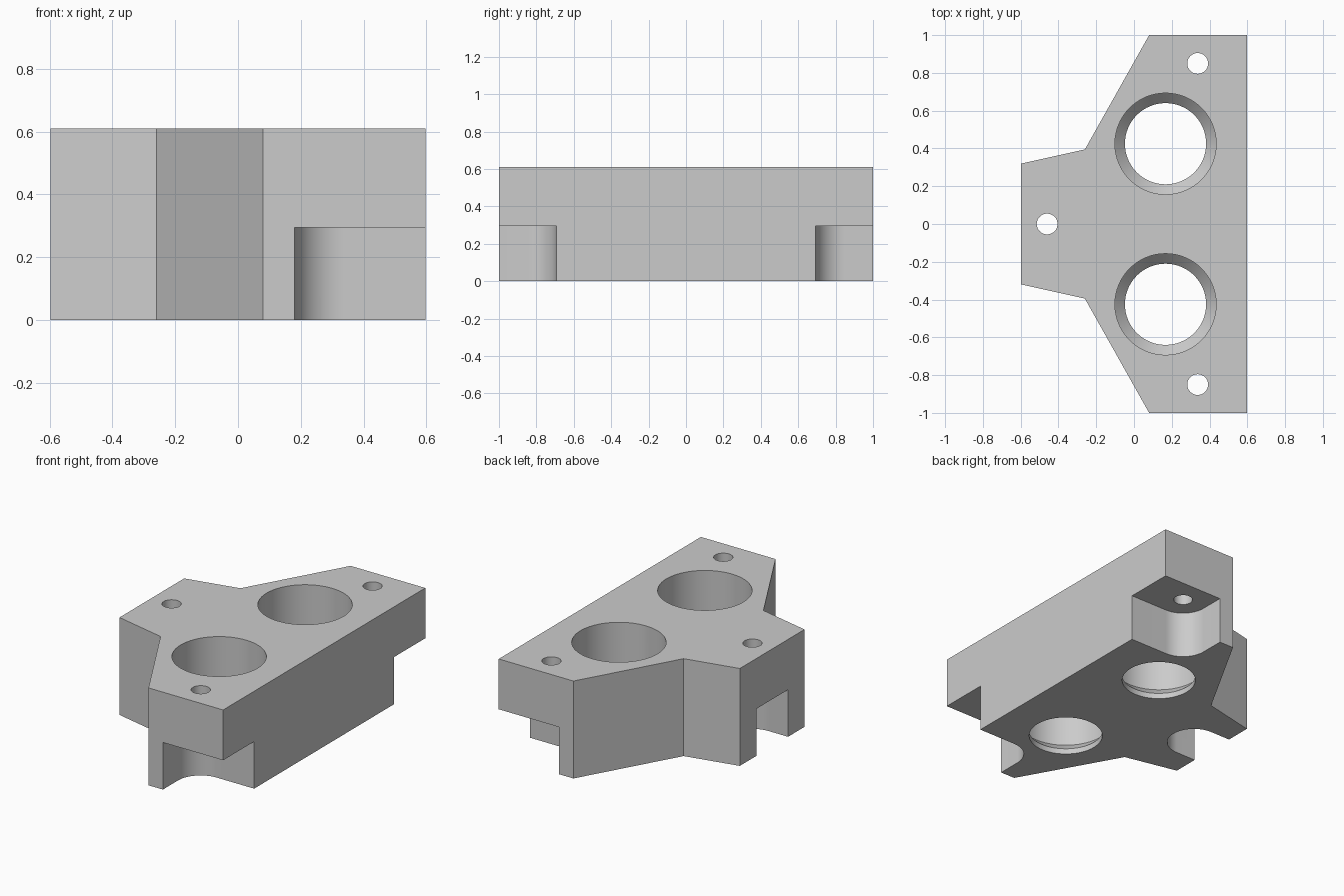
import bpy
import bmesh
from math import cos, sin, pi, radians

if "Cube" in bpy.data.objects:
    bpy.data.objects.remove(bpy.data.objects["Cube"], do_unlink=True)

HEIGHT = 0.61
POCKET_TOP = 0.295
POCKET_R = 0.157
SCREW_R = 0.055
SCREW_X, SCREW_Y = 0.337, 0.85
SIDE_SCREW_X = -0.46
BORE_X, BORE_Y = 0.167, 0.425
BORE_R, LIP_R = 0.268, 0.215
OUT = 2.0  # cutters run well past the body

grey = bpy.data.materials.new("plain grey")
grey.use_nodes = True
colour = (0.6, 0.6, 0.6, 1)
grey.diffuse_color = colour
grey.node_tree.nodes["Principled BSDF"].inputs["Base Color"].default_value = colour


def arc(cx, cy, r, start, end, steps):
    angles = [radians(start + (end - start) * i / steps) for i in range(steps + 1)]
    return [(cx + r * cos(a), cy + r * sin(a)) for a in angles]


def loft(name, rings):
    """Solid through matching rings, each given as (outline, z)."""
    bm = bmesh.new()
    loops = [[bm.verts.new((x, y, z)) for x, y in outline] for outline, z in rings]
    n = len(loops[0])
    for low, high in zip(loops, loops[1:]):
        for i in range(n):
            j = (i + 1) % n
            bm.faces.new((low[i], low[j], high[j], high[i]))
    bm.faces.new(loops[0])
    bm.faces.new(loops[-1])
    bmesh.ops.recalc_face_normals(bm, faces=bm.faces)
    mesh = bpy.data.meshes.new(name)
    bm.to_mesh(mesh)
    bm.free()
    mesh.materials.append(grey)
    obj = bpy.data.objects.new(name, mesh)
    bpy.context.collection.objects.link(obj)
    return obj


def circle(cx, cy, r, sides):
    return arc(cx, cy, r, 0, 360, sides)[:-1]


# Block outline, mirrored front to back
half = [(0.597, 1), (0.08, 1), (-0.26, 0.395), (-0.597, 0.32)]
outline = half + [(x, -y) for x, y in reversed(half)]
body = loft("mounting_block", [(outline, 0), (outline, HEIGHT)])

cutters = []

# Two bores, each with a tapered seat above a thin lip
for side in (-1, 1):
    wide = circle(BORE_X, side * BORE_Y, BORE_R, 64)
    narrow = circle(BORE_X, side * BORE_Y, LIP_R, 64)
    cutters.append(loft("bore_cutter", [(narrow, -0.1), (narrow, 0.035),
                                        (wide, 0.09), (wide, HEIGHT + 0.1)]))

# Three screw holes
for x, y in ((SCREW_X, SCREW_Y), (SCREW_X, -SCREW_Y), (SIDE_SCREW_X, 0)):
    hole = circle(x, y, SCREW_R, 32)
    cutters.append(loft("screw_cutter", [(hole, -0.1), (hole, HEIGHT + 0.1)]))

# Rounded corner pockets under the two end screws
for side in (-1, 1):
    corner = arc(SCREW_X, SCREW_Y, POCKET_R, 180, 270, 20)
    corner += [(OUT, SCREW_Y - POCKET_R), (OUT, OUT), (SCREW_X - POCKET_R, OUT)]
    corner = [(x, side * y) for x, y in corner]
    cutters.append(loft("corner_pocket_cutter", [(corner, -0.1), (corner, POCKET_TOP)]))

# Round-ended slot under the side screw
slot = arc(SIDE_SCREW_X, 0, POCKET_R, -90, 90, 40)
slot += [(-OUT, POCKET_R), (-OUT, -POCKET_R)]
cutters.append(loft("slot_cutter", [(slot, -0.1), (slot, POCKET_TOP)]))

# Cut the block, then drop the cutters
bpy.ops.object.select_all(action="DESELECT")
body.select_set(True)
bpy.context.view_layer.objects.active = body
for cutter in cutters:
    cutter.hide_render = True
    mod = body.modifiers.new("cut", "BOOLEAN")
    mod.operation = "DIFFERENCE"
    mod.solver = "EXACT"
    mod.object = cutter
    bpy.ops.object.modifier_apply(modifier=mod.name)
    bpy.data.objects.remove(cutter, do_unlink=True)

bpy.ops.object.shade_smooth_by_angle(angle=radians(25))
